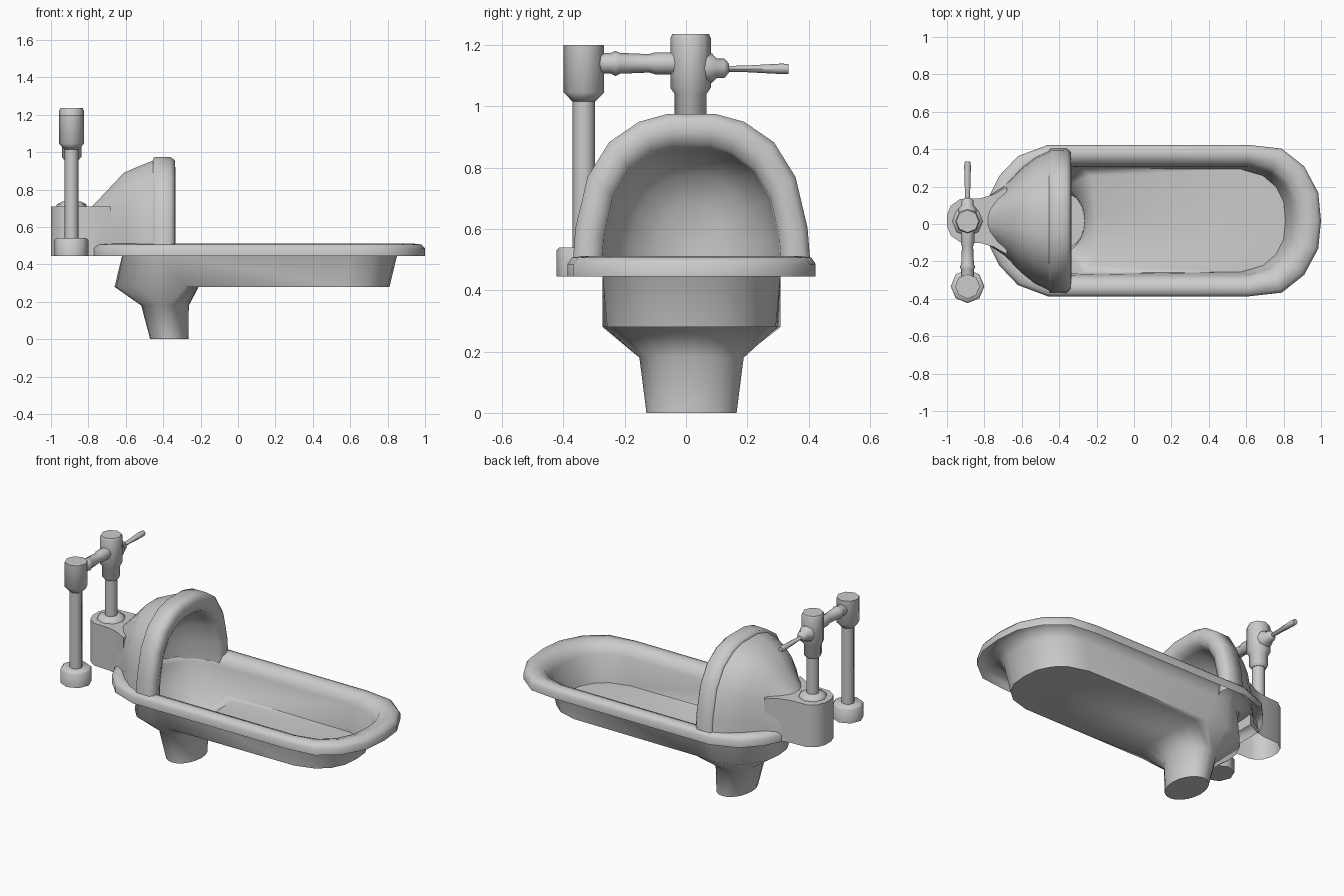
import bpy, bmesh, math
from mathutils import Vector, Matrix

if "Cube" in bpy.data.objects:
    bpy.data.objects.remove(bpy.data.objects["Cube"])

CY = 0.018  # bowl centre line


def finish(name, bm, angle):
    bmesh.ops.remove_doubles(bm, verts=bm.verts, dist=0.0005)
    bmesh.ops.recalc_face_normals(bm, faces=bm.faces)
    me = bpy.data.meshes.new(name)
    bm.to_mesh(me)
    bm.free()
    ob = bpy.data.objects.new(name, me)
    bpy.context.collection.objects.link(ob)
    bpy.ops.object.select_all(action='DESELECT')
    ob.select_set(True)
    bpy.context.view_layer.objects.active = ob
    bpy.ops.object.shade_smooth_by_angle(angle=math.radians(angle))
    return ob


def loft(name, rows, closed=True, cap_start=False, cap_end=False, angle=50):
    bm = bmesh.new()
    vs = [[bm.verts.new(p) for p in row] for row in rows]
    n = len(rows[0])
    for a, b in zip(vs, vs[1:]):
        for i in range(n if closed else n - 1):
            j = (i + 1) % n
            bm.faces.new((a[i], a[j], b[j], b[i]))
    if cap_start:
        bm.faces.new(vs[0])
    if cap_end:
        bm.faces.new(vs[-1])
    return finish(name, bm, angle)


def ring(half, z):
    """Mirror a half outline (first and last points on the centre line)."""
    pts = half + [(x, -y) for x, y in half[-2:0:-1]]
    return [(x, y + CY, z) for x, y in pts]


def mix(a, b, t):
    return [(p[0] + (q[0] - p[0]) * t, p[1] + (q[1] - p[1]) * t) for p, q in zip(a, b)]


def oval(cx, rx, ry):
    return [(cx + rx * math.cos(i * math.pi / 10), ry * math.sin(i * math.pi / 10))
            for i in range(11)]


def lathe(name, profile, origin, axis=(0, 0, 1), sides=8):
    m = Matrix.Translation(origin) @ Vector((0, 0, 1)).rotation_difference(Vector(axis)).to_matrix().to_4x4()
    rows = [[m @ Vector((r * math.cos(2 * math.pi * i / sides),
                         r * math.sin(2 * math.pi * i / sides), h))
             for i in range(sides)] for r, h in profile]
    return loft(name, rows, True, True, True, 50)


# Rim and basin: one shell running from rim edge down to the drain
outer = [(1, 0), (.985, .15), (.91, .29), (.79, .385), (.61, .405), (-.33, .405),
         (-.46, .405), (-.62, .345), (-.72, .24), (-.77, .14), (-.77, 0)]
inner = [(.85, 0), (.84, .1), (.80, .19), (.73, .255), (.61, .29), (-.33, .29),
         (-.42, .29), (-.52, .25), (-.58, .17), (-.615, .09), (-.62, 0)]
floor = [(.81, 0), (.80, .1), (.76, .18), (.69, .24), (.57, .275), (-.28, .28),
         (-.42, .29), (-.54, .25), (-.61, .17), (-.65, .09), (-.66, 0)]
throat = [(-.21, 0), (-.21, .05), (-.21, .1), (-.215, .18), (-.23, .24)] + floor[5:]
loft("rim_and_basin", [
    ring(outer, .445), ring(outer, .485), ring(mix(outer, inner, .12), .506),
    ring(mix(outer, inner, .45), .512), ring(mix(outer, inner, .8), .495),
    ring(inner, .445), ring(floor, .28), ring(throat, .28),
    ring(oval(-.39, .127, .17), .18), ring(oval(-.3675, .1025, .147), 0)],
    cap_end=True, angle=65)

# Hood: arched lip, outer dome and inner dome
ARCH = [(1, 0), (.97, .28), (.87, .6), (.69, .82), (.44, .95), (.2, 1)]


def arch(x, w, top, base=.46):
    half = [(w * u, base + (top - base) * v) for u, v in ARCH]
    return [(x, y + CY, z) for y, z in half] + [(x, CY - y, z) for y, z in half[::-1]]


loft("hood_lip", [arch(-.455, .375, .955), arch(-.45, .388, .973), arch(-.36, .39, .975),
                  arch(-.338, .37, .955), arch(-.335, .33, .915), arch(-.35, .295, .872),
                  arch(-.40, .29, .86)], closed=False, angle=80)
loft("hood_outer", [arch(-.455, .375, .955), arch(-.53, .34, .925), arch(-.61, .275, .89),
                    arch(-.69, .19, .805), arch(-.78, .13, .71)], closed=False, angle=80)
loft("hood_inner", [arch(-.40, .29, .86), arch(-.50, .265, .835), arch(-.58, .2, .775),
                    arch(-.63, .11, .68), arch(-.645, .03, .56)],
     closed=False, cap_end=True, angle=80)

# Inlet block behind the hood, open underneath
block = [(-.68, .18), (-.75, .14), (-.82, .12), (-.93, .115), (-.98, .08), (-1, .03)]
block = block + [(x, -y) for x, y in block[::-1]]
loft("inlet_block", [[(x, y + CY, z) for x, y in block] for z in (.445, .71)],
     cap_end=True, angle=40)

# Flush valve
PX, VY, SY = -.89, .015, -.333
lathe("valve_flange", [(.083, .705), (.078, .722), (.05, .736)], (PX, VY, 0))
lathe("valve_pipe", [(.037, .71), (.037, .99)], (PX, VY, 0))
lathe("valve_body", [(.04, .96), (.052, .975), (.052, 1.04), (.066, 1.06),
                     (.066, 1.222), (.06, 1.235)], (PX, VY, 0))

# Supply pipe with foot and elbow head
lathe("supply_foot", [(.09, .445), (.09, .53), (.08, .54)], (PX, SY, 0))
lathe("supply_pipe", [(.037, .53), (.037, 1.04)], (PX, SY, 0))
lathe("supply_head", [(.037, 1.015), (.066, 1.045), (.066, 1.2)], (PX, SY, 0))

# Link pipe between head and valve
lathe("link_pipe", [(.034, -.28), (.034, -.245), (.041, -.23), (.034, -.215),
                    (.03, -.12), (.036, -.1), (.036, -.03)], (PX, 0, 1.14), (0, 1, 0))

# Handle collar and flat lever
lathe("handle_collar", [(.048, .05), (.048, .085), (.032, .1), (.032, .125), (.015, .14)],
      (PX, 0, 1.124), (0, 1, 0))
lever = [(.12, .012, .009), (.2, .015, .011), (.31, .018, .017), (.335, .014, .016)]
loft("handle_lever", [[(PX + w * math.cos(a * math.pi / 4), y, 1.122 + h * math.sin(a * math.pi / 4))
                       for a in range(8)] for y, w, h in lever],
     cap_start=True, cap_end=True, angle=50)
